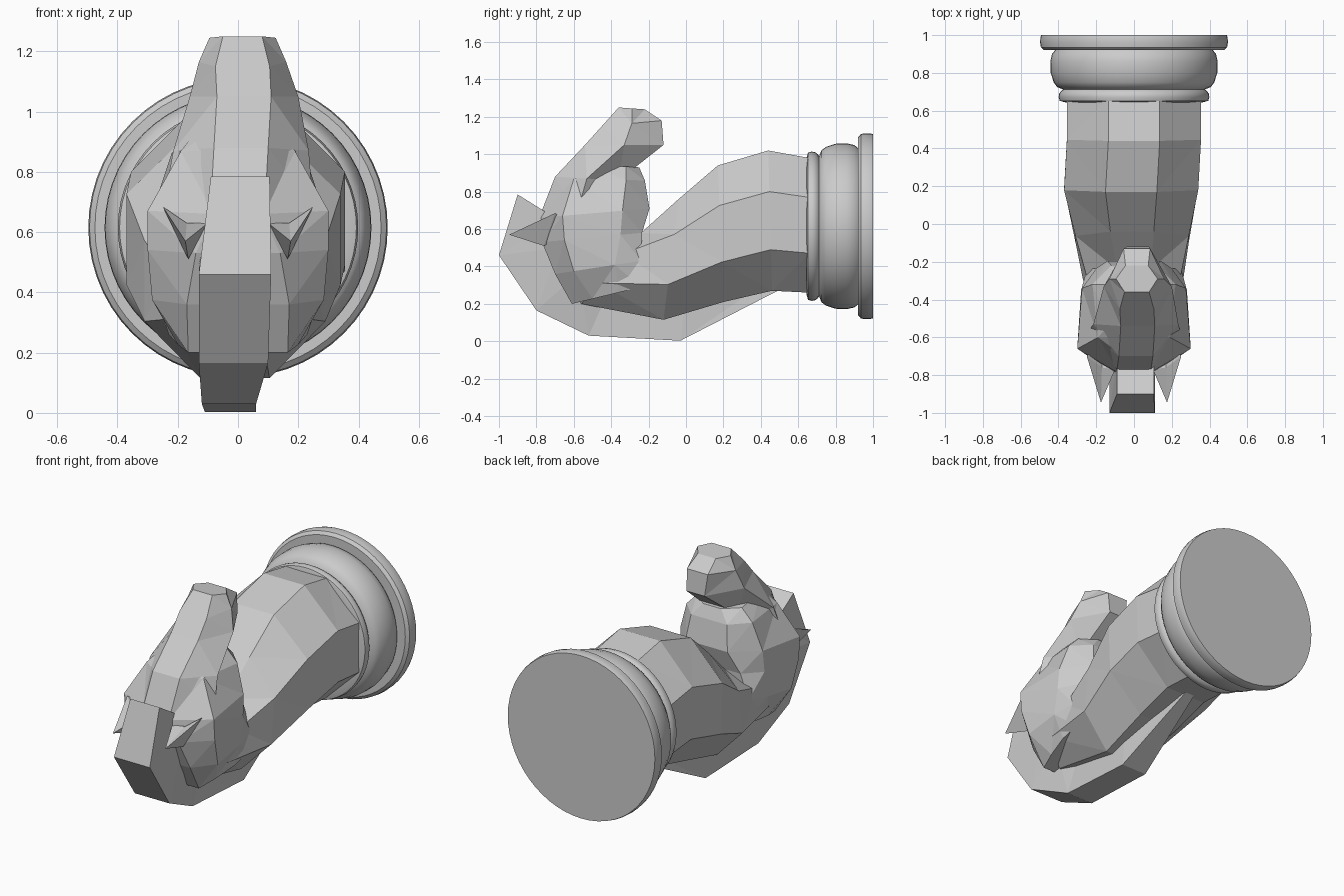
import bpy, bmesh, math

def make(name, build):
    bm = bmesh.new()
    build(bm)
    bmesh.ops.recalc_face_normals(bm, faces=bm.faces)
    me = bpy.data.meshes.new(name)
    bm.to_mesh(me)
    bm.free()
    ob = bpy.data.objects.new(name, me)
    bpy.context.collection.objects.link(ob)
    return ob

def loft(name, rings, triangles=True):
    """Skin a row of equal-length point rings and cap both ends."""
    def build(bm):
        vs = [[bm.verts.new(p) for p in r] for r in rings]
        n = len(rings[0])
        for a, b in zip(vs, vs[1:]):
            for i in range(n):
                j = (i + 1) % n
                bm.faces.new((a[i], a[j], b[j], b[i]))
        bm.faces.new(vs[0])
        bm.faces.new(vs[-1])
        if triangles:
            bmesh.ops.triangulate(bm, faces=bm.faces)
    return make(name, build)

# Turned base, its axis lying along y
N, CZ = 56, 0.615
profile = [(1.0, 0.492), (0.985, 0.496), (0.96, 0.497), (0.935, 0.493), (0.92, 0.475),
           (0.92, 0.418), (0.90, 0.434), (0.86, 0.443), (0.80, 0.441), (0.75, 0.425),
           (0.725, 0.407), (0.712, 0.375), (0.705, 0.385), (0.69, 0.396), (0.672, 0.399),
           (0.652, 0.393), (0.643, 0.36)]
base = loft("turned_base", [[(r * math.cos(2 * math.pi * i / N), y, CZ + r * math.sin(2 * math.pi * i / N))
                             for i in range(N)] for y, r in profile], False)
bpy.context.view_layer.objects.active = base
base.select_set(True)
bpy.ops.object.shade_smooth_by_angle(angle=math.radians(35))

# Neck: octagonal sections (top y,z / bottom y,z / half width / x shift)
def octagon(yt, zt, yb, zb, w, dx):
    pts = []
    k = math.cos(math.radians(22.5))
    for i in range(8):
        a = math.radians(22.5 + 45 * i)
        t = 0.5 + 0.5 * math.sin(a) / k
        pts.append((dx + w * math.cos(a), yb + (yt - yb) * t, zb + (zt - zb) * t)
                   if abs(math.cos(a)) < 0.5 else
                   (dx + w * math.copysign(1, math.cos(a)), yb + (yt - yb) * t, zb + (zt - zb) * t))
    return pts

neck = [(0.66, 0.98, 0.66, 0.26, 0.355, 0), (0.44, 1.02, 0.46, 0.27, 0.355, 0),
        (0.17, 0.94, 0.20, 0.21, 0.355, -0.015), (-0.04, 0.76, -0.12, 0.115, 0.30, -0.01),
        (-0.24, 0.58, -0.56, 0.20, 0.235, 0), (-0.42, 0.58, -0.66, 0.40, 0.18, 0)]
loft("neck", [octagon(*s) for s in neck])

# Muzzle: six-sided sections (front y,z / back y,z / widths front, middle, back / x shift)
def hexagon(yf, zf, yb, zb, wf, wm, wb, dx=0):
    ym, zm = (yf + yb) / 2, (zf + zb) / 2
    half = [(wf, yf, zf), (wm, ym, zm), (wb, yb, zb)]
    return [(dx + x, y, z) for x, y, z in half] + [(dx - x, y, z) for x, y, z in half[::-1]]

muzzle = [(-0.36, 1.25, -0.22, 1.24, 0.065, 0.11, 0.06, 0.015),
          (-0.45, 1.15, -0.13, 1.18, 0.09, 0.145, 0.07, 0.015),
          (-0.54, 1.05, -0.12, 1.05, 0.09, 0.18, 0.06, 0.02),
          (-0.70, 0.88, -0.36, 0.86, 0.09, 0.225, 0.10, 0.01),
          (-0.77, 0.70, -0.40, 0.66, 0.09, 0.25, 0.10, 0)]
loft("muzzle", [hexagon(*s) for s in muzzle])

# Head: eight-sided sections (front y / side front y / side rear y / back y, same for z at ends, widths)
def skull(yf, zf, y1, w1, y2, w2, yb, zb, wf, wb):
    def z(y):
        return zf + (zb - zf) * (y - yf) / (yb - yf)
    half = [(wf, yf, zf), (w1, y1, z(y1)), (w2, y2, z(y2)), (wb, yb, zb)]
    return half + [(-x, y, h) for x, y, h in half[::-1]]

head = [(-0.60, 0.95, -0.53, 0.13, -0.32, 0.15, -0.25, 0.93, 0.06, 0.06),
        (-0.69, 0.87, -0.60, 0.19, -0.32, 0.22, -0.22, 0.86, 0.07, 0.12),
        (-0.79, 0.66, -0.66, 0.30, -0.34, 0.275, -0.195, 0.71, 0.08, 0.14),
        (-0.77, 0.53, -0.65, 0.30, -0.35, 0.28, -0.235, 0.58, 0.14, 0.20),
        (-0.70, 0.36, -0.60, 0.285, -0.38, 0.28, -0.24, 0.43, 0.17, 0.25),
        (-0.61, 0.20, -0.50, 0.20, -0.36, 0.23, -0.24, 0.29, 0.165, 0.23)]
loft("head", [skull(*s) for s in head])

# Mane: strip of quads (outer y,z / inner y,z / x left, x right)
mane = [(0.50, 0.275, 0.42, 0.31, -0.04, 0.02), (-0.03, 0.003, 0.0, 0.25, -0.11, 0.06),
        (-0.52, 0.03, -0.40, 0.30, -0.12, 0.06), (-0.80, 0.165, -0.58, 0.36, -0.13, 0.10),
        (-1.0, 0.46, -0.68, 0.50, -0.13, 0.11), (-0.90, 0.785, -0.70, 0.66, -0.09, 0.105)]
loft("mane", [[(l, yo, zo), (r, yo, zo), (r, yi, zi), (l, yi, zi)] for yo, zo, yi, zi, l, r in mane])

# Ears: notched spikes, mirrored
def ear(side):
    def build(bm):
        pts = [(0.25, -0.70, 0.685), (0.17, -0.76, 0.63), (0.10, -0.77, 0.63),
               (0.165, -0.76, 0.51), (0.175, -0.945, 0.57), (0.17, -0.60, 0.60)]
        v = [bm.verts.new((side * x, y, z)) for x, y, z in pts]
        for i in range(4):
            for end in (4, 5):
                bm.faces.new((v[i], v[(i + 1) % 4], v[end]))
    return build

for side, label in ((-1, "left"), (1, "right")):
    make("ear_" + label, ear(side))
